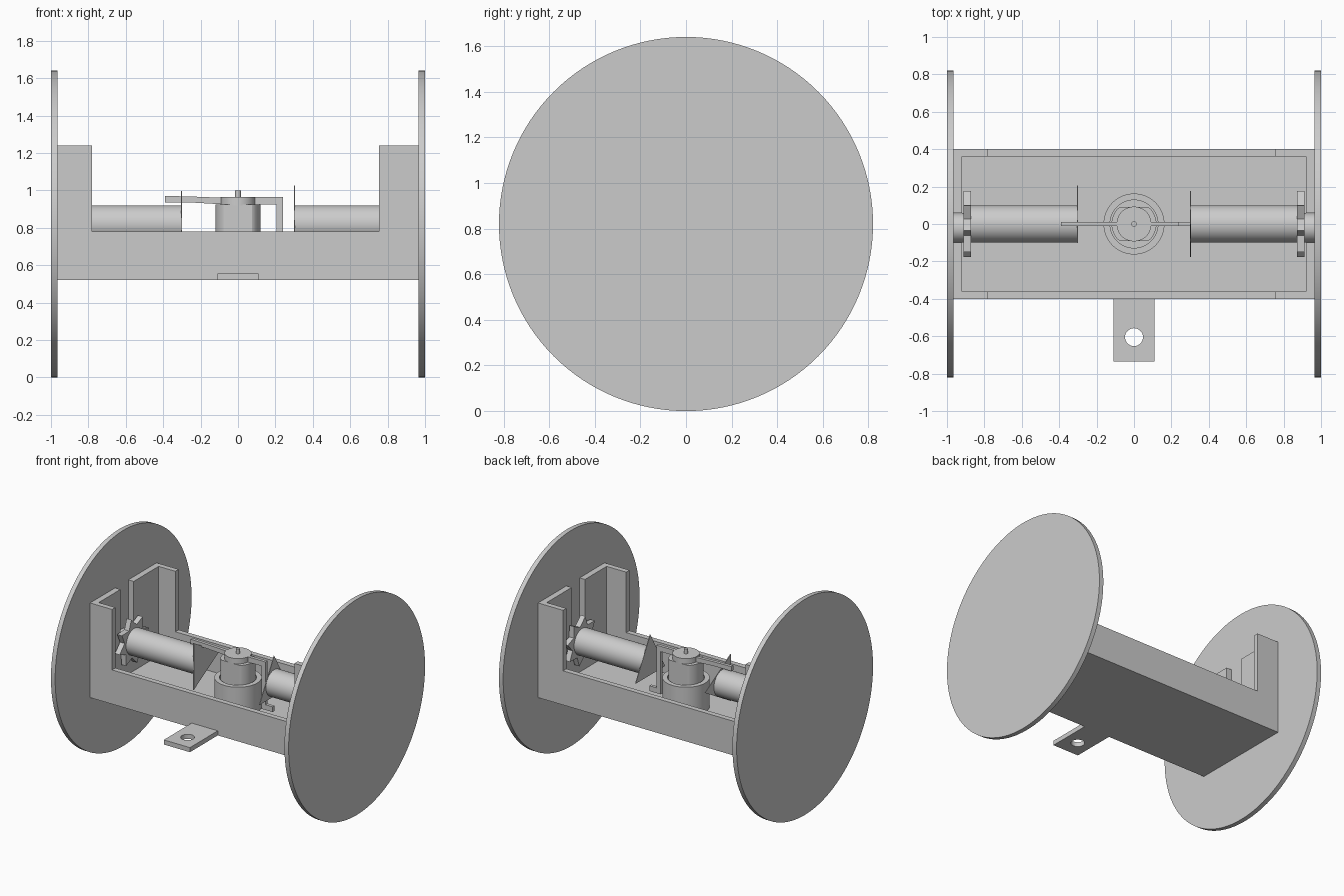
import bpy, bmesh, math
from mathutils import Matrix

old = bpy.data.objects.get("Cube")
if old:
    bpy.data.objects.remove(old, do_unlink=True)

grey = bpy.data.materials.new("plain grey")
grey.use_nodes = True
grey.diffuse_color = (0.6, 0.6, 0.6, 1)
grey.node_tree.nodes["Principled BSDF"].inputs["Base Color"].default_value = (0.6, 0.6, 0.6, 1)

AXLE_Z = 0.82


def finish(name, bm, smooth=False):
    bmesh.ops.recalc_face_normals(bm, faces=bm.faces)
    mesh = bpy.data.meshes.new(name)
    bm.to_mesh(mesh)
    bm.free()
    mesh.materials.append(grey)
    ob = bpy.data.objects.new(name, mesh)
    bpy.context.collection.objects.link(ob)
    if smooth:
        bpy.ops.object.select_all(action="DESELECT")
        ob.select_set(True)
        bpy.context.view_layer.objects.active = ob
        bpy.ops.object.shade_smooth_by_angle(angle=math.radians(30))
    return ob


def box(name, x, y, z):
    bm = bmesh.new()
    bmesh.ops.create_cube(bm, size=1)
    for v in bm.verts:
        v.co = [(a + b) / 2 + c * (b - a) for (a, b), c in zip((x, y, z), v.co)]
    return finish(name, bm)


def prism(name, points, start, end, axis="Z", centre=(0, 0), smooth=False):
    """Extrude a flat outline; axis X maps the outline to (y, z)."""
    bm = bmesh.new()
    rings = []
    for h in (start, end):
        ring = []
        for u, w in points:
            u, w = u + centre[0], w + centre[1]
            ring.append(bm.verts.new((h, u, w) if axis == "X" else
                                     (u, w, h) if axis == "Z" else (u, h, w)))
        rings.append(ring)
    low, high = rings
    bm.faces.new(low)
    bm.faces.new(high)
    for i in range(len(low)):
        j = (i + 1) % len(low)
        bm.faces.new((low[i], low[j], high[j], high[i]))
    return finish(name, bm, smooth)


def circle(radius, sides=64, turn=0.0):
    return [(radius * math.cos(turn + math.tau * i / sides),
             radius * math.sin(turn + math.tau * i / sides)) for i in range(sides)]


def cut(target, *cutters):
    for c in cutters:
        mod = target.modifiers.new("cut", "BOOLEAN")
        mod.operation = "DIFFERENCE"
        mod.solver = "EXACT"
        mod.object = c
        bpy.ops.object.select_all(action="DESELECT")
        target.select_set(True)
        bpy.context.view_layer.objects.active = target
        bpy.ops.object.modifier_apply(modifier=mod.name)
        bpy.data.objects.remove(c, do_unlink=True)


# Open chassis tray with tall corner posts and axle slots
chassis = box("chassis", (-0.965, 0.965), (-0.4, 0.4), (0.52, 1.24))
cut(chassis,
    box("cavity", (-0.92, 0.92), (-0.36, 0.36), (0.56, 1.4)),
    box("opening", (-0.78, 0.755), (-0.6, 0.6), (0.78, 1.4)),
    box("slots", (-1.1, 1.1), (-0.1, 0.06), (0.74, 1.4)))

# Towing tab with hole
tab = box("towing_tab", (-0.11, 0.11), (-0.735, -0.4), (0.52, 0.555))
cut(tab, prism("tab_hole", circle(0.048, 32), 0.4, 0.7, centre=(0, -0.605)))

# Both drive sides: wheel, axle, toothed ring, motor, triangular end plate
for side, s, turn in (("right", -1, 0), ("left", 1, math.pi / 2)):
    hub = (0, AXLE_Z)
    prism(side + "_wheel", circle(0.82, 128), s * 0.965, s, "X", hub, True)
    prism(side + "_axle", circle(0.078, 32), s * 0.88, s * 0.97, "X", (-0.02, AXLE_Z), True)
    prism(side + "_motor", circle(0.1), s * 0.305, s * 0.89, "X", hub, True)
    teeth = [p for i in range(8) for p in (circle(0.18, 8, 0.2)[i], circle(0.12, 8, 0.55)[i])]
    prism(side + "_toothed_ring", teeth, s * 0.872, s * 0.912, "X", hub)
    prism(side + "_end_plate", circle(0.205, 3, turn), s * 0.3, s * 0.305, "X", hub)

# Upright motor in a round socket
socket = prism("motor_socket", circle(0.163), 0.55, 0.78, smooth=True)
cut(socket, prism("socket_bore", circle(0.128), 0.6, 0.9))
body = [(u, max(-0.09, min(0.09, v))) for u, v in circle(0.12)]
prism("upright_motor", body, 0.58, 0.925, smooth=True)
prism("motor_cap", circle(0.093), 0.92, 0.965, smooth=True)
prism("motor_shaft", circle(0.015, 24), 0.96, 1.0, smooth=True)

# Thin contact arms either side of the motor
left_arm = [(0.08, 0.925), (0.205, 0.925), (0.205, 0.6), (0.3, 0.6),
            (0.3, 0.64), (0.24, 0.64), (0.24, 0.965), (0.08, 0.965)]
prism("left_arm", left_arm, -0.012, 0.012, "Y")
right_arm = [(-0.39, 0.935), (-0.25, 0.935), (-0.08, 0.925),
             (-0.08, 0.96), (-0.25, 0.967), (-0.39, 0.97)]
prism("right_arm", right_arm, -0.012, 0.012, "Y")
